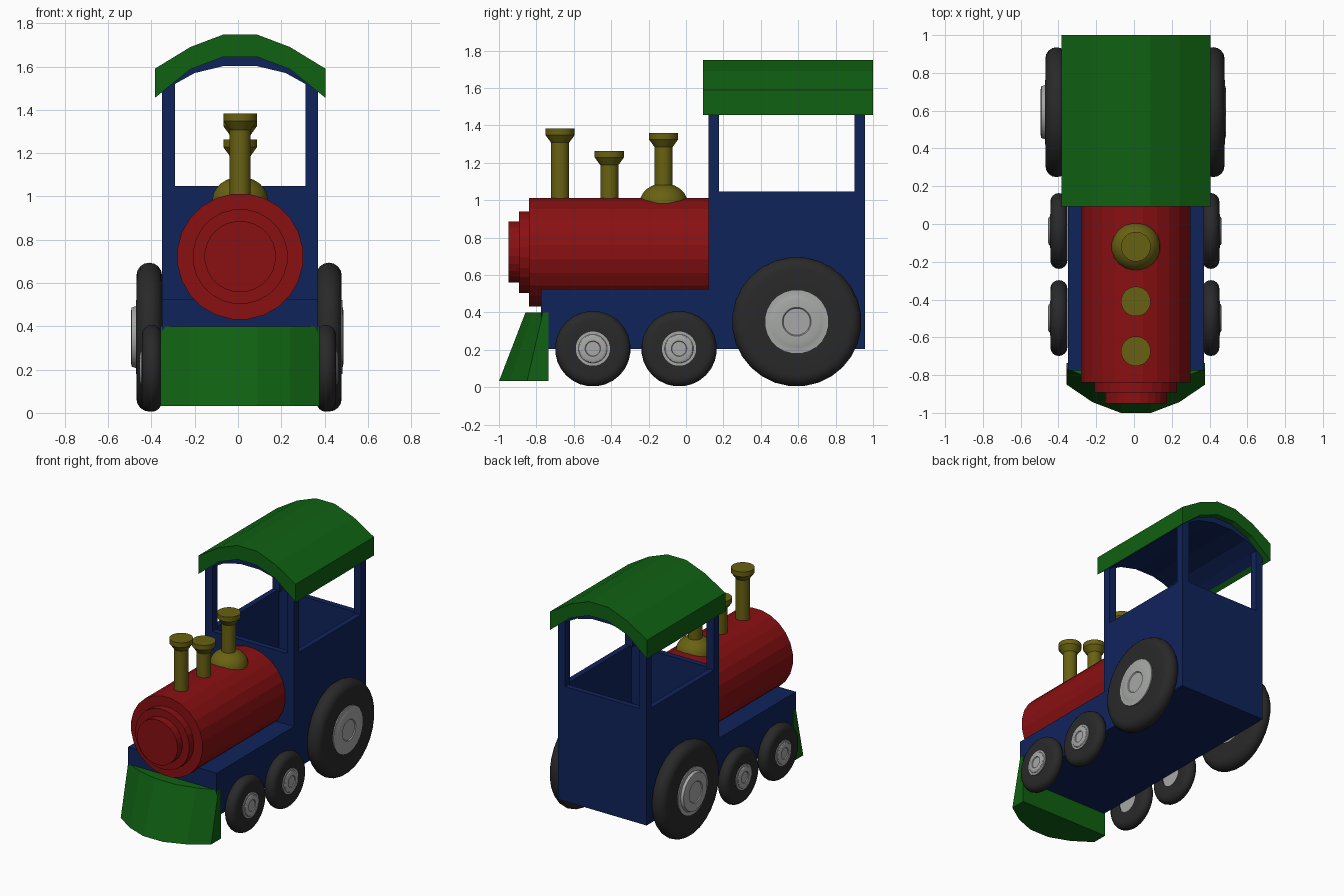
import bpy, bmesh, math
from mathutils import Vector

if "Cube" in bpy.data.objects:
    bpy.data.objects.remove(bpy.data.objects["Cube"])

CX = 0.01  # centre line of the body


def material(name, rgb):
    m = bpy.data.materials.new(name)
    m.diffuse_color = (*rgb, 1)
    m.use_nodes = True
    m.node_tree.nodes["Principled BSDF"].inputs["Base Color"].default_value = m.diffuse_color
    return m


GREEN = material("green", (0.005, 0.12, 0.006))
RED = material("red", (0.25, 0.005, 0.006))
BLUE = material("blue", (0.005, 0.017, 0.105))
OLIVE = material("olive brass", (0.14, 0.12, 0.006))
BLACK = material("tyre black", (0.022, 0.022, 0.022))
GREY = material("light grey", (0.38, 0.39, 0.38))


def finish(name, bm, mat, smooth=False):
    bmesh.ops.recalc_face_normals(bm, faces=bm.faces[:])
    me = bpy.data.meshes.new(name)
    bm.to_mesh(me)
    bm.free()
    me.materials.append(mat)
    ob = bpy.data.objects.new(name, me)
    bpy.context.collection.objects.link(ob)
    if smooth:
        bpy.ops.object.select_all(action='DESELECT')
        ob.select_set(True)
        bpy.context.view_layer.objects.active = ob
        bpy.ops.object.shade_smooth_by_angle(angle=math.radians(30))
    return ob


def cube(lo, hi):
    bm = bmesh.new()
    bmesh.ops.create_cube(bm, size=1)
    for v in bm.verts:
        v.co = Vector([(a + b) / 2 + c * (b - a) for a, b, c in zip(lo, hi, v.co)])
    return bm


def box(name, lo, hi, mat):
    return finish(name, cube(lo, hi), mat)


def lathe(name, profile, axis, loc, sides, mat, smooth=True, closed=False):
    """Turn (radius, distance along axis) points around axis 0, 1 or 2."""
    bm = bmesh.new()
    u, w = [i for i in range(3) if i != axis]
    rings = []
    for r, h in profile:
        ring = []
        for k in range(1 if r == 0 else sides):
            a = 2 * math.pi * (k + 0.5) / sides
            p = Vector(loc)
            p[axis] += h
            p[u] += r * math.cos(a)
            p[w] += r * math.sin(a)
            ring.append(bm.verts.new(p))
        rings.append(ring)
    pairs = list(zip(rings, rings[1:]))
    if closed:
        pairs.append((rings[-1], rings[0]))
    for a, b in pairs:
        for k in range(sides):
            n = (k + 1) % sides
            quad = [a[k % len(a)], a[n % len(a)], b[n % len(b)], b[k % len(b)]]
            bm.faces.new(list(dict.fromkeys(quad)))
    return finish(name, bm, mat, smooth)


def arch(name, upper, lower, y0, y1, mat):
    """Extrude a mirrored half arch, given from its outer end to the middle."""
    def full(pts):
        return [(CX - x, z) for x, z in pts] + [(CX + x, z) for x, z in reversed(pts)]
    up, low = full(upper), full(lower)
    bm = bmesh.new()
    rows = [[bm.verts.new((x, y, z)) for x, z in pts] for y in (y0, y1) for pts in (up, low)]
    a, b, c, d = rows  # front upper, front lower, back upper, back lower
    for p, q in ((a, b), (c, d), (a, c), (b, d)):
        for i in range(len(p) - 1):
            bm.faces.new((p[i], p[i + 1], q[i + 1], q[i]))
    for i in (0, -1):
        bm.faces.new((a[i], b[i], d[i], c[i]))
    return finish(name, bm, mat)


# chassis under the boiler
box("chassis", (CX - 0.36, -0.775, 0.205), (CX + 0.36, 0.125, 0.525), BLUE)

# open-topped cab body
bm = cube((CX - 0.36, 0.12, 0.205), (CX + 0.36, 0.957, 1.047))
top = max(bm.faces, key=lambda f: f.calc_center_median().z)
bmesh.ops.inset_region(bm, faces=[top], thickness=0.058)
ext = bmesh.ops.extrude_face_region(bm, geom=[top])
bmesh.ops.translate(bm, vec=(0, 0, -0.52),
                    verts=[g for g in ext["geom"] if isinstance(g, bmesh.types.BMVert)])
if top.is_valid:
    bm.faces.remove(top)
finish("cab_body", bm, BLUE)

# four cab posts
for sx, side in ((-1, "left"), (1, "right")):
    for y, end in ((0.12, "front"), (0.9, "rear")):
        xs = sorted((CX + sx * 0.36, CX + sx * 0.302))
        box(f"cab_post_{end}_{side}", (xs[0], y, 1.04), (xs[1], y + 0.057, 1.52), BLUE)

# curved roof and the cab ceiling below it
arch("roof", [(0.394, 1.59), (0.23, 1.69), (0.077, 1.748)],
     [(0.394, 1.455), (0.23, 1.587), (0.077, 1.645)], 0.092, 1.0, GREEN)
arch("cab_ceiling", [(0.36, 1.51), (0.30, 1.56), (0.23, 1.61), (0.077, 1.665)],
     [(0.36, 1.475), (0.30, 1.52), (0.21, 1.57), (0.077, 1.602)], 0.121, 0.956, BLUE)

# boiler with stepped front plate
lathe("boiler", [(0, -0.95), (0.165, -0.95), (0.165, -0.893), (0.22, -0.893),
                 (0.22, -0.84), (0.292, -0.84), (0.292, 0.13), (0, 0.13)],
      1, (CX, 0, 0.722), 24, RED, smooth=False)

# chimneys with flared caps
for name, y, top_z in (("front_chimney", -0.673, 1.383), ("middle_chimney", -0.41, 1.263),
                       ("rear_chimney", -0.12, 1.36)):
    lathe(name, [(0, 0.95), (0.049, 0.95), (0.049, top_z - 0.076), (0.079, top_z - 0.035),
                 (0.079, top_z), (0, top_z)], 2, (CX, y, 0), 20, OLIVE)

# steam dome
dome = [(0, 0)] + [(0.13 * math.cos(t * math.pi / 12), 0.107 * math.sin(t * math.pi / 12))
                   for t in range(6)] + [(0, 0.107)]
lathe("steam_dome", dome, 2, (CX, -0.12, 0.983), 20, OLIVE)

# curved cowcatcher
bm = bmesh.new()
plan = [(-0.367, 0.0), (-0.23, 0.62), (-0.08, 1.0), (0.08, 1.0), (0.23, 0.62), (0.367, 0.0)]
rows = []
for z, y_side, y_mid in ((0.4, -0.765, -0.858), (0.032, -0.85, -1.0)):
    row = [(CX + x, y_side + t * (y_mid - y_side), z) for x, t in plan]
    row += [(CX + 0.367, -0.735, z), (CX - 0.367, -0.735, z)]
    rows.append([bm.verts.new(p) for p in row])
for i in range(8):
    j = (i + 1) % 8
    bm.faces.new((rows[0][i], rows[0][j], rows[1][j], rows[1][i]))
for row in rows:
    bm.faces.new(row)
finish("cowcatcher", bm, GREEN)


# wheels: rounded tyre and stepped hub
def wheel(name, sx, x, y, radius, half, hub, out):
    rim = [(radius - half + half * math.sin(a), half * math.cos(a))
           for a in [math.pi * k / 8 for k in range(9)]]
    inner = hub * 0.9
    lathe(name + "_tyre", [(inner, half * 0.9)] + rim + [(inner, -half * 0.9)],
          0, (x, y, radius + 0.004), 28, BLACK, closed=True)
    prof = [(0, -half * 0.8), (hub, -half * 0.8), (hub, half + 0.003), (hub * 0.84, half + 0.003),
            (hub * 0.8, out - 0.004), (hub * 0.68, out), (hub * 0.45, out),
            (hub * 0.42, out - 0.006), (0, out - 0.006)]
    lathe(name + "_hub", [(r, sx * h) for r, h in prof], 0, (x, y, radius + 0.004), 24, GREY)


for sx, side, bx, b_out, mx in ((-1, "left", -0.41, 0.085, -0.398),
                                (1, "right", 0.42, 0.068, 0.407)):
    wheel(f"rear_wheel_{side}", sx, bx, 0.592, 0.346, 0.059, 0.172, b_out)
    wheel(f"middle_wheel_{side}", sx, mx, -0.037, 0.202, 0.045, 0.092, 0.057)
    wheel(f"front_wheel_{side}", sx, mx, -0.498, 0.202, 0.045, 0.092, 0.057)
